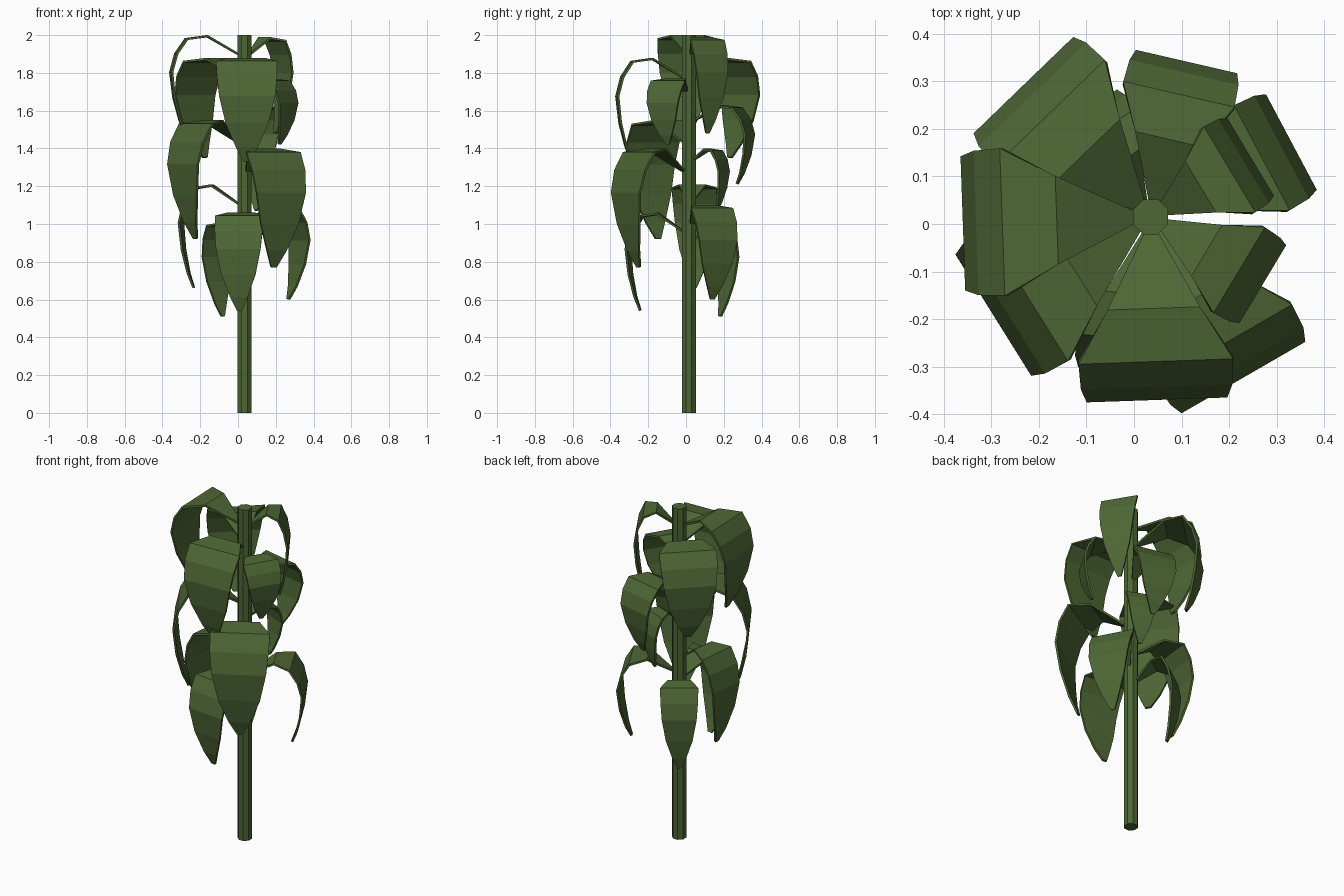
import bpy, bmesh
from math import radians, cos, sin

if "Cube" in bpy.data.objects:
    bpy.data.objects.remove(bpy.data.objects["Cube"])

CX, CY = 0.035, 0.015
green = bpy.data.materials.new("leaf_green")
green.diffuse_color = (0.075, 0.135, 0.035, 1)
green.use_nodes = True
green.node_tree.nodes["Principled BSDF"].inputs["Base Color"].default_value = green.diffuse_color

# Octagonal stem
bpy.ops.mesh.primitive_cylinder_add(vertices=8, radius=0.04, depth=2,
                                    location=(CX, CY, 1), rotation=(0, 0, radians(22.5)))
stem = bpy.context.object
stem.name = "stem"
stem.data.materials.append(green)

# Drooping leaf profile: reach fraction, drop fraction, width fraction
PROFILE = [(0.08, 0.18, 0.08), (0.5, 0.0, 0.6), (0.79, 0.03, 1.0), (0.93, 0.18, 0.98),
           (1.0, 0.37, 0.91), (0.96, 0.63, 0.70), (0.88, 0.86, 0.36), (0.80, 1.0, 0.10)]


def leaf(name, angle, reach, top, tip, width):
    a = radians(angle)
    bm = bmesh.new()
    prev = None
    for r, d, w in PROFILE:
        z = top - d * (top - tip)
        row = []
        for s in (-0.5, 0.5):
            x, y = r * reach, s * w * width
            row.append(bm.verts.new((CX + x * cos(a) - y * sin(a),
                                     CY + x * sin(a) + y * cos(a), z)))
        if prev:
            bm.faces.new((prev[0], row[0], row[1], prev[1]))
        prev = row
    me = bpy.data.meshes.new(name)
    bm.to_mesh(me)
    bm.free()
    ob = bpy.data.objects.new(name, me)
    bpy.context.collection.objects.link(ob)
    me.materials.append(green)
    mod = ob.modifiers.new("thickness", 'SOLIDIFY')
    mod.thickness = 0.012
    mod.offset = -1


# Leaves from top to bottom: angle, reach, top z, tip z, width
LEAVES = [
    (182, 0.395, 2.00, 1.47, 0.31),
    (31, 0.245, 1.99, 1.48, 0.21),
    (272, 0.385, 1.88, 1.33, 0.325),
    (134, 0.385, 1.88, 1.35, 0.32),
    (329, 0.275, 1.77, 1.42, 0.21),
    (77, 0.335, 1.63, 1.21, 0.24),
    (212, 0.39, 1.55, 0.92, 0.33),
    (300, 0.39, 1.40, 0.77, 0.33),
    (68, 0.205, 1.40, 1.07, 0.16),
    (174, 0.345, 1.21, 0.66, 0.24),
    (28, 0.335, 1.10, 0.60, 0.25),
    (264, 0.33, 1.06, 0.54, 0.26),
    (125, 0.26, 1.01, 0.51, 0.21),
]
for i, args in enumerate(LEAVES):
    leaf(f"leaf_{i + 1}", *args)
